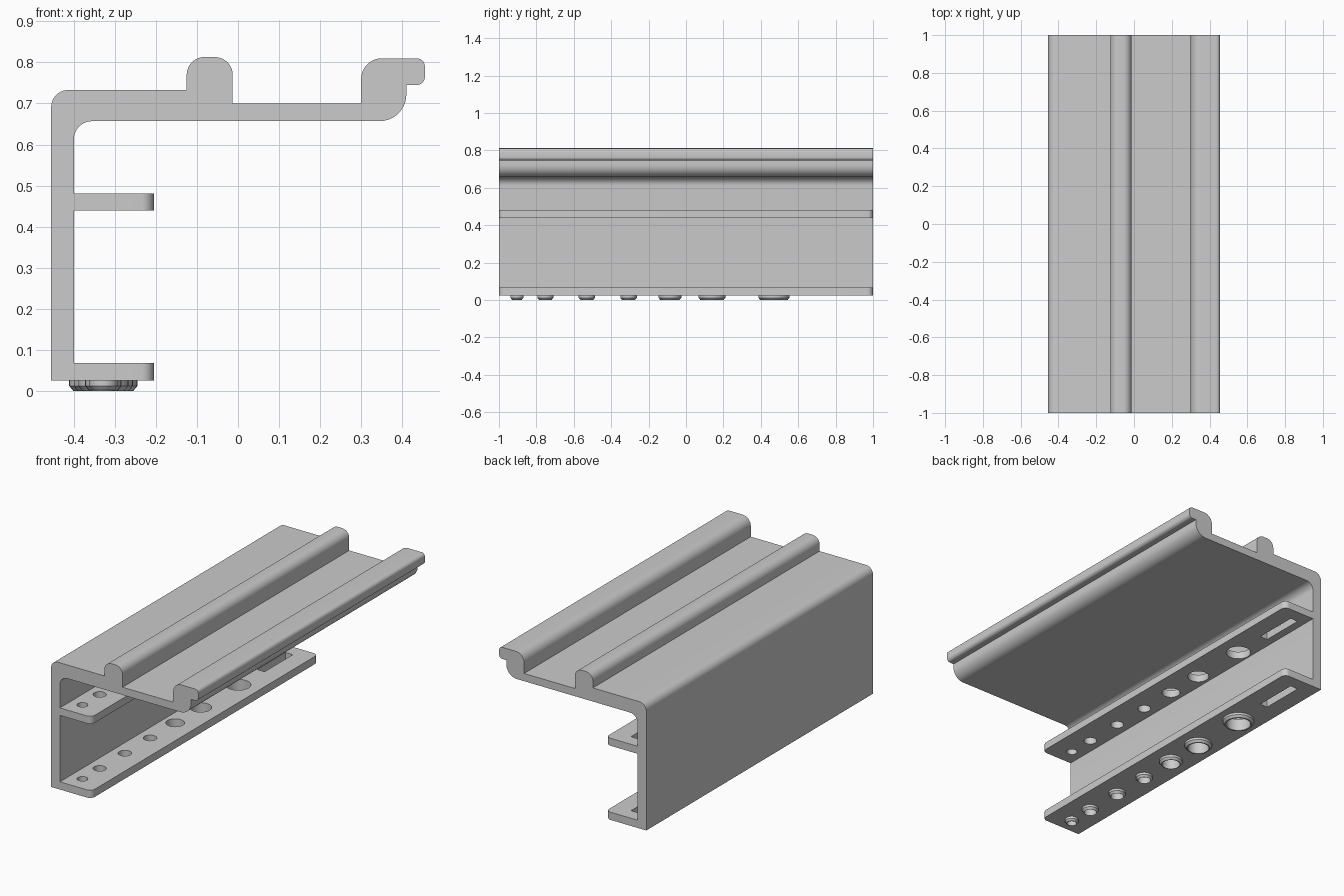
import bpy, bmesh
from math import sin, cos, pi
from mathutils import Vector, Matrix

cube = bpy.data.objects.get("Cube")
if cube:
    bpy.data.objects.remove(cube, do_unlink=True)

GREY = (0.6, 0.6, 0.6, 1)
mat = bpy.data.materials.new("grey plastic")
mat.use_nodes = True
mat.diffuse_color = GREY
mat.node_tree.nodes["Principled BSDF"].inputs["Base Color"].default_value = GREY


def rounded(corners, steps=10):
    """Polygon from (x, y, radius) corners, with each corner rounded."""
    pts = []
    for i, (x, y, r) in enumerate(corners):
        p = Vector((x, y))
        if r == 0:
            pts.append(p)
            continue
        a = (Vector(corners[i - 1][:2]) - p).normalized()
        b = (Vector(corners[(i + 1) % len(corners)][:2]) - p).normalized()
        centre = p + (a + b) * r
        for k in range(steps + 1):
            t = pi / 2 * k / steps
            pts.append(centre - b * r * cos(t) - a * r * sin(t))
    return pts


def circle(x, y, r, n=40):
    return [Vector((x + r * cos(2 * pi * k / n), y + r * sin(2 * pi * k / n))) for k in range(n)]


def finish(obj):
    """Weld, orient, colour and smooth a part."""
    bm = bmesh.new()
    bm.from_mesh(obj.data)
    bmesh.ops.remove_doubles(bm, verts=bm.verts, dist=0.0001)
    bmesh.ops.recalc_face_normals(bm, faces=bm.faces)
    bm.to_mesh(obj.data)
    bm.free()
    obj.data.materials.clear()
    obj.data.materials.append(mat)
    bpy.ops.object.select_all(action="DESELECT")
    obj.select_set(True)
    bpy.context.view_layer.objects.active = obj
    bpy.ops.object.shade_smooth_by_angle(angle=pi / 6)


def prism(name, loops, half_depth, matrix):
    """Fill the first loop, leave the others as holes, and extrude."""
    curve = bpy.data.curves.new(name, "CURVE")
    curve.dimensions = "2D"
    curve.fill_mode = "BOTH"
    curve.extrude = half_depth
    for loop in loops:
        spline = curve.splines.new("POLY")
        spline.points.add(len(loop) - 1)
        for point, p in zip(spline.points, loop):
            point.co = (p.x, p.y, 0, 1)
        spline.use_cyclic_u = True
    temp = bpy.data.objects.new(name + "_outline", curve)
    bpy.context.collection.objects.link(temp)
    bpy.context.view_layer.update()
    graph = bpy.context.evaluated_depsgraph_get()
    mesh = bpy.data.meshes.new_from_object(temp.evaluated_get(graph))
    bpy.data.objects.remove(temp, do_unlink=True)
    mesh.transform(matrix)
    obj = bpy.data.objects.new(name, mesh)
    bpy.context.collection.objects.link(obj)
    finish(obj)


def collar(name, x, y, outer, inner):
    """Chamfered ring hanging below the lower shelf."""
    section = [(inner, 0.026), (outer, 0.026), (outer, 0.012), (outer - 0.01, 0), (inner, 0)]
    n = 40
    bm = bmesh.new()
    rings = [[bm.verts.new((x + r * cos(2 * pi * k / n), y + r * sin(2 * pi * k / n), z))
              for k in range(n)] for r, z in section]
    for i, ring in enumerate(rings):
        prev = rings[i - 1]
        for k in range(n):
            j = (k + 1) % n
            bm.faces.new((prev[k], prev[j], ring[j], ring[k]))
    mesh = bpy.data.meshes.new(name)
    bm.to_mesh(mesh)
    bm.free()
    obj = bpy.data.objects.new(name, mesh)
    bpy.context.collection.objects.link(obj)
    finish(obj)


# Bracket: back wall, top plate, middle rib and hooked lip in one extrusion
bracket = rounded([
    (-.455, .025, 0), (-.455, .733, .042), (-.125, .733, 0),
    (-.125, .813, .043), (-.013, .813, .043), (-.013, .70, 0),
    (.30, .70, 0), (.30, .81, .05), (.455, .81, .02), (.455, .745, .02),
    (.41, .745, 0), (.41, .657, .065), (-.40, .657, .045), (-.40, .025, 0)])
prism("bracket", [bracket], 1, Matrix.Rotation(pi / 2, 4, "X"))

# Holes: position along the shelf and collar radius
HOLE_X = -.328
HOLES = [(-.904, .035), (-.752, .043), (-.53, .044), (-.307, .044),
         (-.086, .061), (.139, .072), (.47, .083)]
BORE = 0.78

# Shelves with graded holes and a slot
outline = rounded([(-.40, -1, 0), (-.205, -1, .03), (-.205, 1, .03), (-.40, 1, 0)])
slot = rounded([(-.355, .675, 0), (-.308, .675, 0), (-.308, .925, 0), (-.355, .925, 0)])
loops = [outline, slot] + [circle(HOLE_X, y, r * BORE) for y, r in HOLES]
for name, z, half in (("lower_shelf", .0465, .0215), ("upper_shelf", .46, .021)):
    prism(name, loops, half, Matrix.Translation((0, 0, z)))

# Collars under the lower shelf
for i, (y, r) in enumerate(HOLES):
    collar(f"collar_{i + 1}", HOLE_X, y, r, r * BORE)
